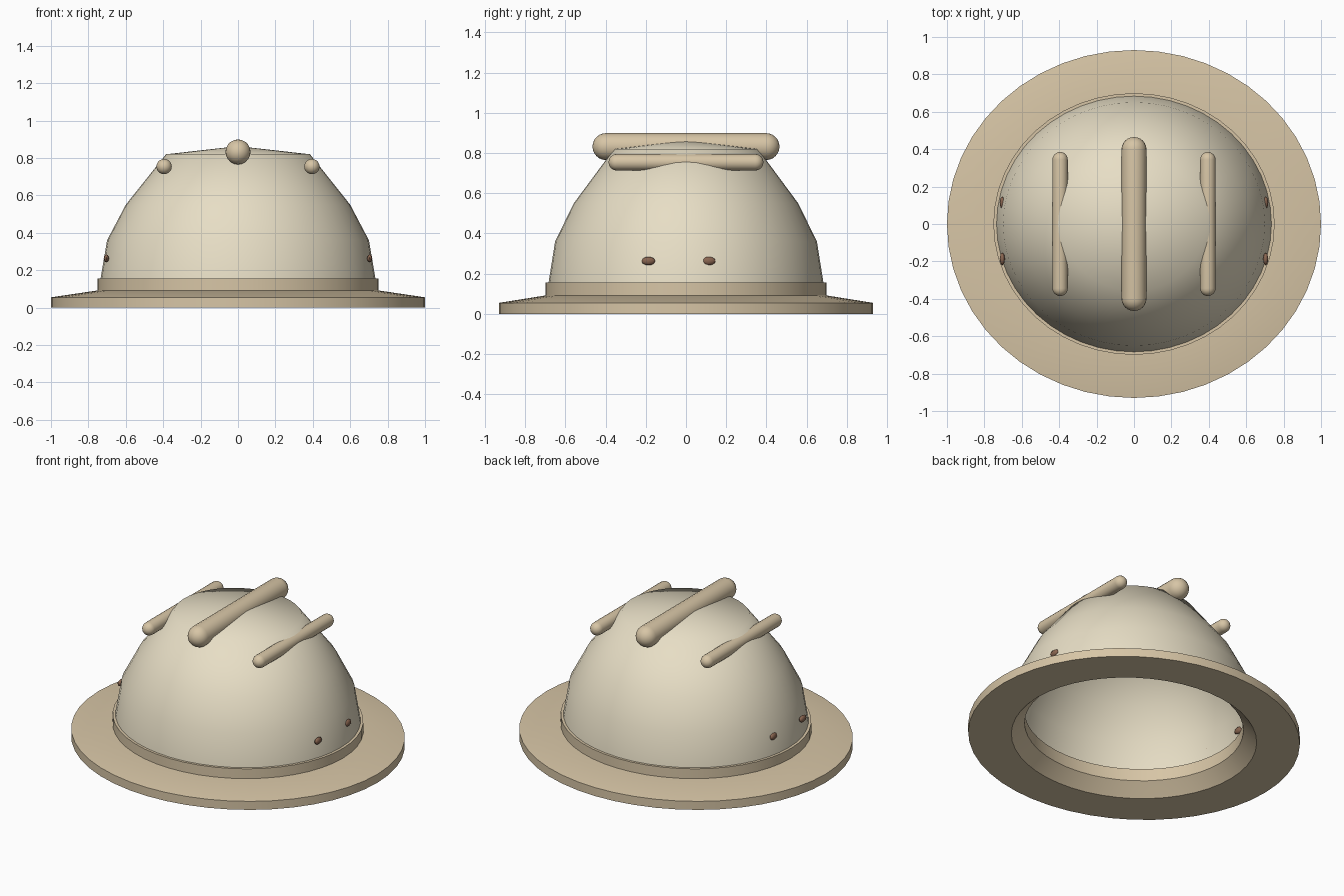
import bpy, bmesh, math
from mathutils import Matrix

if "Cube" in bpy.data.objects:
    bpy.data.objects.remove(bpy.data.objects["Cube"])

DEPTH = 0.93   # the hat is slightly narrower front to back
SIDES = 48


def material(name, rgb):
    m = bpy.data.materials.new(name)
    m.diffuse_color = (*rgb, 1)
    m.use_nodes = True
    m.node_tree.nodes["Principled BSDF"].inputs["Base Color"].default_value = m.diffuse_color
    return m


cream = material("cream_cloth", (0.80, 0.73, 0.56))
tan = material("tan_trim", (0.68, 0.56, 0.38))
brown = material("brown_metal", (0.25, 0.13, 0.08))


def finish(name, bm, mat, angle):
    bmesh.ops.recalc_face_normals(bm, faces=bm.faces)
    me = bpy.data.meshes.new(name)
    bm.to_mesh(me)
    bm.free()
    ob = bpy.data.objects.new(name, me)
    bpy.context.collection.objects.link(ob)
    me.materials.append(mat)
    bpy.ops.object.select_all(action='DESELECT')
    ob.select_set(True)
    bpy.context.view_layer.objects.active = ob
    bpy.ops.object.shade_smooth_by_angle(angle=math.radians(angle))
    return ob


def lathe(name, profile, mat, closed=False, depth=DEPTH, sides=SIDES, angle=30, place=None):
    """Spin an (r, z) profile about z, squash it in y, then place it."""
    bm = bmesh.new()
    verts = [bm.verts.new((r, 0, z)) for r, z in profile]
    pairs = list(zip(verts, verts[1:]))
    if closed:
        pairs.append((verts[-1], verts[0]))
    edges = [bm.edges.new(p) for p in pairs]
    bmesh.ops.spin(bm, geom=verts + edges, cent=(0, 0, 0), axis=(0, 0, 1),
                   angle=math.tau, steps=sides, use_duplicate=False)
    bmesh.ops.remove_doubles(bm, verts=bm.verts, dist=1e-5)
    bmesh.ops.scale(bm, vec=(1, depth, 1), verts=bm.verts)
    if place:
        bm.transform(place)
    return finish(name, bm, mat, angle)


# Dome shell, open underneath
lathe("dome", [(0.74, 0.12), (0.735, 0.155), (0.70, 0.36), (0.60, 0.55),
               (0.385, 0.82), (0, 0.863)], cream, angle=60)

# Brim with a bevelled inner opening
lathe("brim", [(1.0, 0), (1.0, 0.055), (0.75, 0.092), (0.66, 0.085),
               (0.66, 0.076), (0.73, 0.01), (0.74, 0)], tan, closed=True)

# Band around the base of the dome, also lining the inside
lathe("hat_band", [(0.752, 0.085), (0.752, 0.155), (0.66, 0.155), (0.66, 0.078)],
      tan, closed=True)


def rod(name, x, z, radius, length):
    """Round-ended rod running front to back."""
    straight = length / 2 - radius
    arc = [(radius * math.cos(a), straight + radius * math.sin(a))
           for a in (math.pi / 2 * i / 6 for i in range(7))]
    arc[-1] = (0, length / 2)
    profile = [(r, -h) for r, h in reversed(arc)] + arc
    place = Matrix.Translation((x, 0, z)) @ Matrix.Rotation(math.pi / 2, 4, 'X')
    lathe(name, profile, tan, depth=1, sides=20, angle=60, place=place)


# Raised ridges across the crown
rod("centre_ridge", 0, 0.832, 0.067, 0.93)
for side, label in ((-1, "left"), (1, "right")):
    rod(label + "_ridge", side * 0.395, 0.754, 0.041, 0.77)

    # Vent eyelets low on each side
    for y, pos in ((-0.187, "front"), (0.113, "rear")):
        bm = bmesh.new()
        bmesh.ops.create_uvsphere(bm, u_segments=8, v_segments=6, radius=1,
                                  matrix=Matrix.Translation((side * 0.704, y, 0.263))
                                  @ Matrix.Diagonal((0.014, 0.034, 0.021, 1)))
        finish(f"{label}_{pos}_eyelet", bm, brown, 60)
